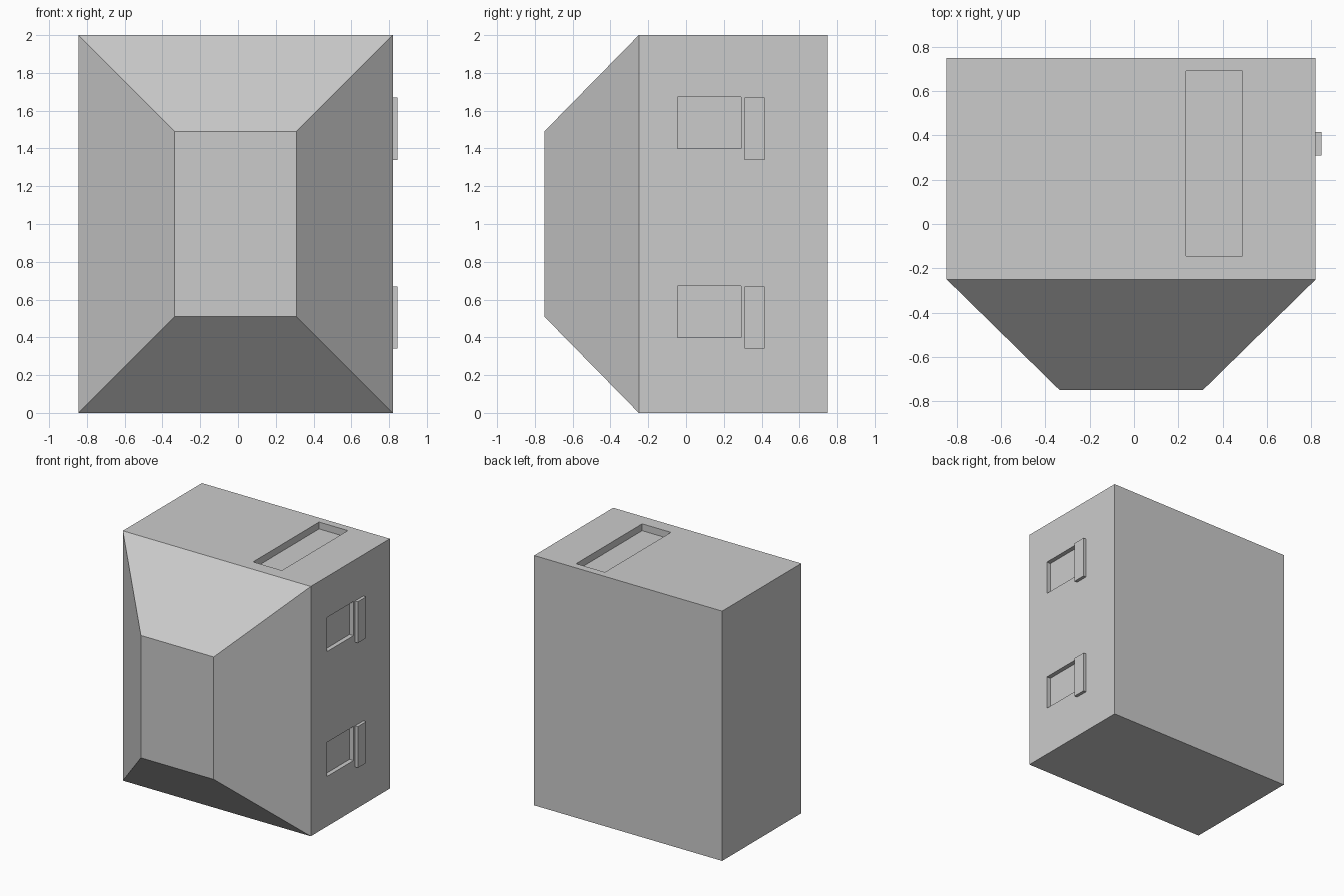
import bpy
import bmesh

default_cube = bpy.data.objects.get("Cube")
if default_cube:
    bpy.data.objects.remove(default_cube, do_unlink=True)

grey = bpy.data.materials.new("plain grey")
colour = (0.6, 0.6, 0.6, 1)
grey.diffuse_color = colour
grey.use_nodes = True
grey.node_tree.nodes["Principled BSDF"].inputs["Base Color"].default_value = colour


def box(name, low, high):
    """Box between two opposite corners."""
    bm = bmesh.new()
    bmesh.ops.create_cube(bm, size=1)
    for v in bm.verts:
        v.co = [high[i] if v.co[i] > 0 else low[i] for i in range(3)]
    mesh = bpy.data.meshes.new(name)
    bm.to_mesh(mesh)
    bm.free()
    mesh.materials.append(grey)
    obj = bpy.data.objects.new(name, mesh)
    bpy.context.collection.objects.link(obj)
    return obj


def cut(target, name, low, high):
    """Sink a rectangular recess into the target."""
    cutter = box(name, low, high)
    cutter.hide_render = True
    cutter.hide_set(True)
    cutter.display_type = 'WIRE'
    mod = target.modifiers.new(name, 'BOOLEAN')
    mod.operation = 'DIFFERENCE'
    mod.solver = 'EXACT'
    mod.object = cutter


# Body: a box whose front is drawn out into a tapered hood
left, right, top = 0.82, -0.845, 2.0
body = box("body", (right, -0.25, 0), (left, 0.75, top))
bm = bmesh.new()
bm.from_mesh(body.data)
front = min(bm.faces, key=lambda f: f.calc_center_median().y)
ring = bmesh.ops.extrude_discrete_faces(bm, faces=[front])["faces"][0]
middle = ring.calc_center_median()
taper = 0.51
for v in ring.verts:
    v.co.y -= 0.5
    v.co.x += taper if v.co.x < middle.x else -taper
    v.co.z += taper if v.co.z < middle.z else -taper
bmesh.ops.recalc_face_normals(bm, faces=bm.faces)
bm.to_mesh(body.data)
bm.free()

# Long slot sunk into the top
cut(body, "top_slot_cutter", (0.235, -0.145, top - 0.055), (0.49, 0.69, top + 0.1))

# Two side recesses, each with a raised plate behind it
for level, base in (("lower", 0.34), ("upper", 1.34)):
    cut(body, level + "_recess_cutter",
        (left - 0.035, -0.045, base + 0.06), (left + 0.1, 0.29, base + 0.333))
    box(level + "_side_plate", (left, 0.31, base), (left + 0.025, 0.415, base + 0.33))
